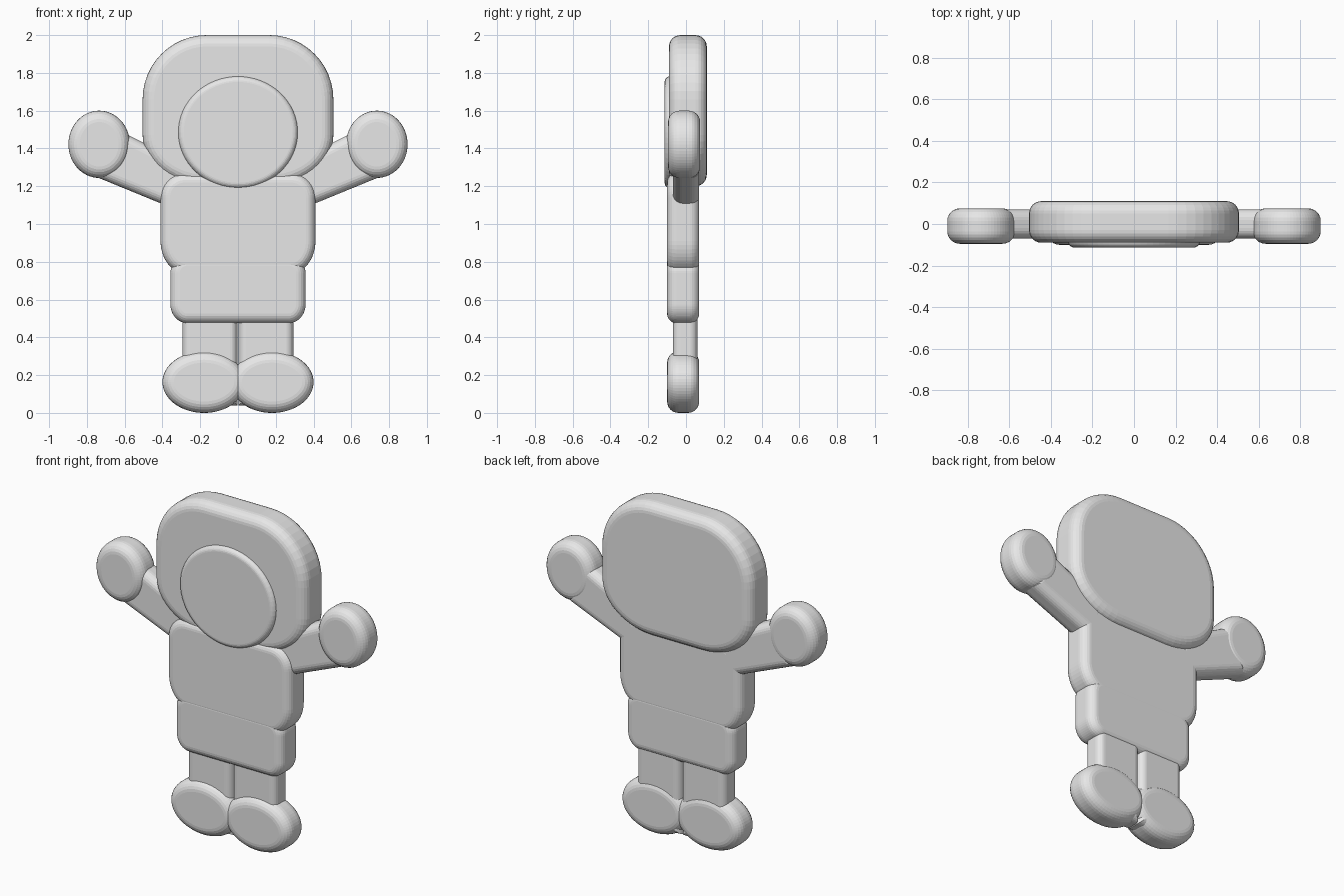
import bpy
import bmesh
from math import sin, cos, pi
from mathutils import Vector

cube = bpy.data.objects.get("Cube")
if cube:
    bpy.data.objects.remove(cube, do_unlink=True)

GREY = (0.8, 0.8, 0.8, 1)
mat = bpy.data.materials.new("light grey")
mat.use_nodes = True
mat.diffuse_color = GREY
mat.node_tree.nodes["Principled BSDF"].inputs["Base Color"].default_value = GREY


def ellipse(cx, cz, rx, rz, n=64):
    return [(cx + rx * cos(2 * pi * i / n), cz + rz * sin(2 * pi * i / n))
            for i in range(n)]


def rounded_box(half, z0, z1, rx, bottom, top, n=12):
    """Box outline, counter-clockwise, with elliptical corners."""
    corners = [(half - rx, z1 - top, top, 0), (rx - half, z1 - top, top, 1),
               (rx - half, z0 + bottom, bottom, 2), (half - rx, z0 + bottom, bottom, 3)]
    return [(cx + rx * cos((q + i / n) * pi / 2), cz + rz * sin((q + i / n) * pi / 2))
            for cx, cz, rz, q in corners for i in range(n + 1)]


def inset(points, d):
    """Move a closed outline inwards by d, with mitred corners."""
    pts = [Vector(p) for p in points]
    result = []
    for i, p in enumerate(pts):
        a = (p - pts[i - 1]).normalized()
        b = (pts[(i + 1) % len(pts)] - p).normalized()
        na, nb = Vector((-a.y, a.x)), Vector((-b.y, b.x))
        result.append(p + (na + nb) * d / (1 + na.dot(nb)))
    return result


def slab(name, outline, front, back, radius, segments=6):
    """Thick plate facing front and back, with its rim rounded over."""
    arc = [i * pi / 2 / segments for i in range(segments + 1)]
    profile = [(radius * (1 - sin(t)), front + radius * (1 - cos(t))) for t in arc]
    profile += [(radius * (1 - sin(t)), back - radius * (1 - cos(t))) for t in reversed(arc)]
    bm = bmesh.new()
    rings = [[bm.verts.new((p.x, y, p.y)) for p in inset(outline, d)] for d, y in profile]
    n = len(outline)
    for r, s in zip(rings, rings[1:]):
        for i in range(n):
            j = (i + 1) % n
            bm.faces.new((r[i], r[j], s[j], s[i]))
    bm.faces.new(rings[0])
    bm.faces.new(rings[-1])
    bmesh.ops.recalc_face_normals(bm, faces=bm.faces)
    mesh = bpy.data.meshes.new(name)
    bm.to_mesh(mesh)
    bm.free()
    mesh.materials.append(mat)
    bpy.context.collection.objects.link(bpy.data.objects.new(name, mesh))


# Head, face and body
slab("head", rounded_box(0.505, 1.2, 2.0, 0.34, 0.27, 0.34), -0.09, 0.11, 0.06)
slab("face", ellipse(0, 1.485, 0.317, 0.297), -0.113, 0.03, 0.03)
slab("torso", rounded_box(0.41, 0.74, 1.27, 0.13, 0.17, 0.13), -0.1, 0.07, 0.05)
slab("hips", rounded_box(0.358, 0.475, 0.83, 0.09, 0.1, 0.09), -0.1, 0.07, 0.05)

# Limbs, mirrored across x
leg = [(0.003, 0.04), (0.293, 0.04), (0.293, 0.6), (0.003, 0.6)]
arm = [(0.24, 1.04), (0.74, 1.245), (0.74, 1.55), (0.28, 1.32)]
foot = ellipse(0.18, 0.163, 0.22, 0.163)
hand = ellipse(0.735, 1.422, 0.163, 0.178)

for side, sign in (("left", 1), ("right", -1)):
    def mirrored(points):
        return [(sign * x, z) for x, z in points][::sign]

    slab(side + "_leg", mirrored(leg), -0.07, 0.06, 0.04)
    slab(side + "_foot", mirrored(foot), -0.1, 0.07, 0.06)
    slab(side + "_arm", mirrored(arm), -0.07, 0.07, 0.05)
    slab(side + "_hand", mirrored(hand), -0.095, 0.075, 0.06)
